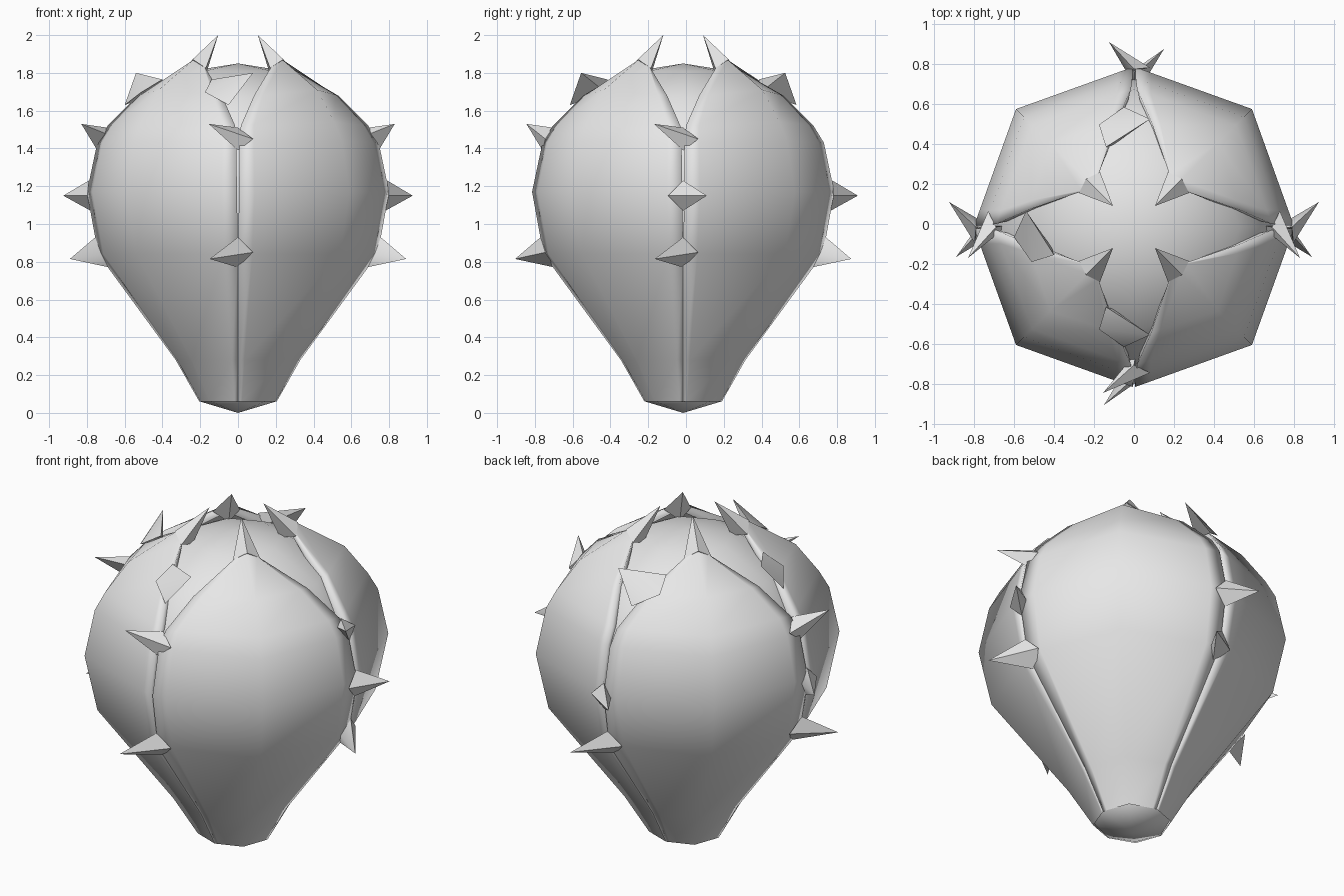
import bpy, bmesh, math
from mathutils import Matrix, Vector

if "Cube" in bpy.data.objects:
    bpy.data.objects.remove(bpy.data.objects["Cube"])

grey = bpy.data.materials.new("plain grey")
grey.use_nodes = True
grey.diffuse_color = (0.8, 0.8, 0.8, 1)
grey.node_tree.nodes["Principled BSDF"].inputs["Base Color"].default_value = (0.8, 0.8, 0.8, 1)

SHIFT = Vector((0, -0.015, 0))


def make(name, verts, faces, turn=0, sharp=180, closed=False):
    """Mesh object turned by quarter turns about z."""
    rot = Matrix.Rotation(turn * math.pi / 2, 3, 'Z')
    mesh = bpy.data.meshes.new(name)
    mesh.from_pydata([rot @ Vector(v) + SHIFT for v in verts], [], faces)
    if closed:
        bm = bmesh.new()
        bm.from_mesh(mesh)
        bmesh.ops.recalc_face_normals(bm, faces=bm.faces)
        bm.to_mesh(mesh)
        bm.free()
    mesh.shade_smooth()
    if sharp < 180:
        mesh.set_sharp_from_angle(angle=math.radians(sharp))
    mesh.materials.append(grey)
    obj = bpy.data.objects.new(name, mesh)
    bpy.context.collection.objects.link(obj)
    return obj


# Inner bud: eight-sided turned profile (radius, height)
profile = [(0.2, 0.06), (0.3, 0.28), (0.68, 0.85), (0.74, 1.17),
           (0.69, 1.44), (0.53, 1.67), (0.25, 1.81)]
verts, faces = [], []
for r, z in profile:
    for i in range(8):
        a = i * math.pi / 4
        verts.append((r * math.cos(a), r * math.sin(a), z))
for j in range(len(profile) - 1):
    for i in range(8):
        n = (i + 1) % 8
        faces.append((j * 8 + i, j * 8 + n, j * 8 + 8 + n, j * 8 + 8 + i))
verts += [(0, 0, 0), (0, 0, 1.85)]
last = (len(profile) - 1) * 8
for i in range(8):
    n = (i + 1) % 8
    faces += [(n, i, len(verts) - 2), (last + i, last + n, len(verts) - 1)]
make("inner_bud", verts, faces, sharp=60, closed=True)

# Petal rows: edge distance, edge offset from seam, edge height, middle x = y, middle height
rows = [(0.205, 0, 0.06, 0.15, 0.06), (0.33, 0, 0.28, 0.245, 0.28),
        (0.74, 0, 0.84, 0.54, 0.84), (0.8, 0.006, 1.17, 0.59, 1.17),
        (0.745, 0.008, 1.43, 0.55, 1.44), (0.69, 0.015, 1.52, 0.51, 1.54),
        (0.53, 0.085, 1.68, 0.42, 1.71), (0.27, 0.175, 1.83, 0.235, 1.87)]


def petal(turn):
    pts = []
    for d, o, z, g, gz in rows:
        curl = min(0.08, d * 0.15)
        edge, mid = Vector((d, o, z)), Vector((g, g, gz))
        half = [Vector((d - curl, o + 0.02, z - 0.02 if z > 1.5 else z)),
                edge, edge.lerp(mid, 0.14), mid]
        other = [Vector((p.y, p.x, p.z)) for p in half[:3]]
        pts += half + other[::-1]
    n = 7
    quads = [(r * n + c, r * n + c + 1, r * n + n + c + 1, r * n + n + c)
             for r in range(len(rows) - 1) for c in range(n - 1)]
    make("petal", pts, quads, turn)


def thorn(name, base, tip, turn):
    """Four-sided spike from a ring of base points."""
    make(name, base + [tip], [(0, 1, 2, 3)] + [(i, (i + 1) % 4, 4) for i in range(4)],
         turn, sharp=50, closed=True)


for k in range(4):
    petal(k)
    # Pointed petal end curling up and inwards
    thorn("petal_tip", [(0.275, 0.17, 1.825), (0.24, 0.24, 1.872),
                        (0.17, 0.275, 1.825), (0.17, 0.17, 1.79)], (0.105, 0.105, 2.0), k)

# Edge thorns: tip, upper base, lower base as (sideways, outward, height)
kinds = {
    "low": ((0.15, 0.89, 0.815), (0, 0.755, 0.93), (0, 0.68, 0.77)),
    "middle": ((0.125, 0.925, 1.15), (0, 0.79, 1.23), (0, 0.78, 1.07)),
    "high": ((0.155, 0.83, 1.53), (0, 0.69, 1.51), (0, 0.745, 1.39)),
    "top": ((0.08, 0.54, 1.8), (-0.14, 0.4, 1.765), (-0.05, 0.6, 1.63)),
}
# Per seam: thorn kind and the way it leans
seams = [
    [("low", -1), ("middle", 1), ("high", -1)],
    [("low", -1), ("middle", 1), ("top", -1)],
    [("low", 1), ("middle", -1), ("high", 1), ("top", -1)],
    [("low", -1), ("high", -1), ("top", 1)],
]
for k, seam in enumerate(seams):
    for kind, lean in seam:
        tip, up, low = [Vector((p[1], p[0] * lean, p[2])) for p in kinds[kind]]
        centre = (up + low) / 2
        outer = centre + Vector((0.012, -0.08 * lean, 0.0))
        inner = centre + Vector((-0.09, -0.01 * lean, 0.0))
        thorn(kind + "_thorn", [up, outer, low, inner], tip, k)
